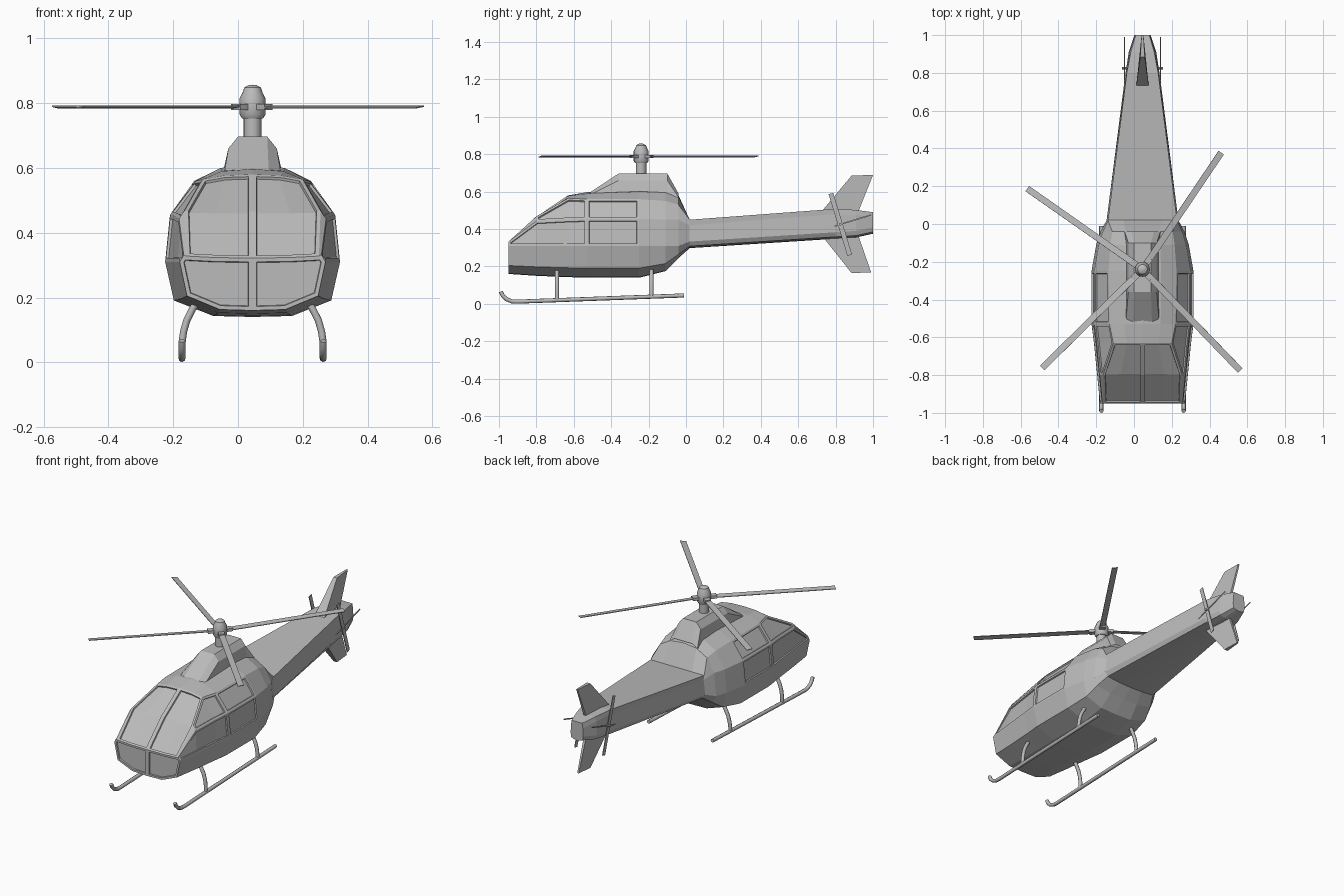
import bpy, bmesh, math
from mathutils import Matrix

cube = bpy.data.objects.get("Cube")
if cube:
    bpy.data.objects.remove(cube, do_unlink=True)

CENTRE_X = 0.045    # centre line of the whole aircraft
HUB_Y = -0.24
TAIL_ROTOR = (.825, .425)

grey = bpy.data.materials.new("light_grey")
grey.use_nodes = True
grey.diffuse_color = (0.5, 0.5, 0.5, 1)
grey.node_tree.nodes["Principled BSDF"].inputs["Base Color"].default_value = grey.diffuse_color


def place(name, data):
    """Link a new grey object on the centre line and make it active."""
    data.materials.append(grey)
    ob = bpy.data.objects.new(name, data)
    ob.location.x = CENTRE_X
    bpy.context.collection.objects.link(ob)
    bpy.ops.object.select_all(action='DESELECT')
    ob.select_set(True)
    bpy.context.view_layer.objects.active = ob


def finish(name, bm, smooth=False):
    bmesh.ops.recalc_face_normals(bm, faces=bm.faces)
    mesh = bpy.data.meshes.new(name)
    bm.to_mesh(mesh)
    bm.free()
    place(name, mesh)
    if smooth:
        bpy.ops.object.shade_smooth_by_angle(angle=math.radians(35))


def loft(bm, rings):
    """Skin mirrored half sections, each given bottom to top as (y, [(x, z)...])."""
    faces = {}
    rows = []
    for y, half in rings:
        right = [bm.verts.new((x, y, z)) for x, z in half]
        left = [v if v.co.x == 0 else bm.verts.new((-v.co.x, y, v.co.z)) for v in right]
        rows.append((right, left))
    for r in range(len(rows) - 1):
        for side in (0, 1):
            a, b = rows[r][side], rows[r + 1][side]
            for k in range(len(a) - 1):
                faces[r, k, side] = bm.faces.new((a[k], a[k + 1], b[k + 1], b[k]))
    return rows, faces


def hull_section(y, keel, width, sill, edge_x, edge_z, ridge):
    """Half section: keel, belly, chine, waist, sill, roof edge, roof, ridge."""
    waist = max(.31, keel + .035)
    chine = keel + .3 * (waist - keel)
    roof = ridge + .2 * (edge_z - ridge)
    return y, [(0, keel), (.45 * width, keel + .003), (.9 * width, chine), (width, waist),
               (.945 * width, sill), (edge_x, edge_z), (.55 * edge_x, roof), (0, ridge)]


# Fuselage and tail boom in one skin
cabin = [
    hull_section(-.95, .16, .225, .332, .205, .328, .322),
    hull_section(-.80, .15, .24, .443, .21, .468, .466),
    hull_section(-.63, .143, .257, .452, .155, .565, .58),
    hull_section(-.53, .14, .27, .455, .175, .56, .597),
    hull_section(-.25, .14, .27, .455, .18, .56, .61),
    hull_section(-.11, .175, .245, .45, .17, .55, .605),
    hull_section(-.04, .245, .222, .45, .16, .53, .58),
]
boom = [
    hull_section(.02, .298, .19, .42, .183, .45, .45),
    hull_section(.80, .348, .09, .48, .083, .508, .508),
    hull_section(.91, .355, .073, .475, .062, .502, .502),
    hull_section(1, .375, .043, .46, .036, .49, .49),
]
bm = bmesh.new()
rows, faces = loft(bm, cabin + boom)

# Nose panels (one per side) and the tail end
nose = [bm.faces.new(half) for half in rows[0]]
right, left = rows[-1]
bm.faces.new(right + left[-2:0:-1])
bmesh.ops.recalc_face_normals(bm, faces=bm.faces)

# Recessed windows: one framed region each
for side in (0, 1):
    windows = [
        [nose[side]],
        [faces[r, k, side] for r in (0, 1) for k in (5, 6)],
        [faces[r, 3, side] for r in (0, 1, 2)],
        [faces[r, 4, side] for r in (1, 2)],
        [faces[3, 3, side]],
        [faces[3, 4, side]],
    ]
    for group in windows:
        bmesh.ops.inset_region(bm, faces=group, thickness=.012, use_even_offset=True)
        bmesh.ops.inset_region(bm, faces=group, thickness=.002, depth=-.008, use_even_offset=True)
finish("fuselage", bm)

# Engine cowl on the roof
peak = [(.09, .57), (.075, .66), (.045, .697), (0, .697)]
bm = bmesh.new()
loft(bm, [
    (-.52, [(.09, .57), (.088, .58), (.05, .592), (0, .592)]),
    (-.36, peak),
    (-.10, peak),
    (-.04, [(.10, .55), (.095, .57), (.06, .59), (0, .59)]),
])
finish("engine_cowl", bm)


# Tail fins, thick at the leading edge and thin at the trailing edge
def fin(name, outline):
    bm = bmesh.new()
    thickness = (.033, .012, .005, .008)
    a, b = [[bm.verts.new((s * t, y, z)) for t, (y, z) in zip(thickness, outline)]
            for s in (-1, 1)]
    bm.faces.new(a)
    bm.faces.new(b)
    for i in range(len(a)):
        bm.faces.new((a[i - 1], a[i], b[i], b[i - 1]))
    finish(name, bm)


fin("upper_fin", [(.73, .50), (.885, .685), (1, .69), (.92, .49)])
fin("lower_fin", [(.73, .36), (.885, .165), (.99, .168), (.92, .37)])


# Turned mast and hub
def lathe(name, profile):
    bm = bmesh.new()
    verts = [bm.verts.new((r, HUB_Y, z)) for r, z in profile]
    edges = [bm.edges.new(pair) for pair in zip(verts, verts[1:])]
    bmesh.ops.spin(bm, geom=verts + edges, cent=(0, HUB_Y, 0), axis=(0, 0, 1),
                   angle=math.tau, steps=16)
    bmesh.ops.remove_doubles(bm, verts=bm.verts, dist=.00001)
    finish(name, bm, smooth=True)


lathe("rotor_mast", [(0, .68), (.028, .68), (.028, .76), (0, .76)])
lathe("rotor_hub", [(0, .752), (.032, .752), (.04, .765), (.04, .815), (.03, .835),
                    (.026, .848), (.012, .856), (0, .857)])


def box(bm, size, matrix):
    bmesh.ops.create_cube(bm, size=1, matrix=matrix @ Matrix.Diagonal((*size, 1)))


# Main rotor blades with their grips
blades, grips = bmesh.new(), bmesh.new()
pitch = Matrix.Rotation(math.radians(8), 4, 'X')
for degrees in (56, 145, 224.5, 314):
    turn = Matrix.Translation((0, HUB_Y, .788)) @ Matrix.Rotation(math.radians(degrees), 4, 'Z')
    box(blades, (.70, .034, .004), turn @ Matrix.Translation((.395, 0, 0)) @ pitch)
    box(grips, (.05, .034, .018), turn @ Matrix.Translation((.045, 0, 0)))
finish("main_rotor_blades", blades)
finish("blade_grips", grips)

# Tail rotors on both sides of the boom, sharing one shaft
bm = bmesh.new()
for x in (-.095, .095):
    for degrees, width in ((107, .026), (17, .007)):
        spin = Matrix.Rotation(math.radians(degrees), 4, 'X')
        box(bm, (.004, .345, width), Matrix.Translation((x, *TAIL_ROTOR)) @ spin)
finish("tail_rotor_blades", bm)
bm = bmesh.new()
across = Matrix.Translation((0, *TAIL_ROTOR)) @ Matrix.Rotation(math.pi / 2, 4, 'Y')
bmesh.ops.create_cone(bm, cap_ends=True, segments=10, radius1=.007, radius2=.007,
                      depth=.215, matrix=across)
finish("tail_rotor_shaft", bm, smooth=True)


# Landing gear tubes
def tube(name, points):
    curve = bpy.data.curves.new(name, 'CURVE')
    curve.dimensions = '3D'
    curve.bevel_depth = .011
    curve.bevel_resolution = 2
    curve.use_fill_caps = True
    spline = curve.splines.new('POLY')
    spline.points.add(len(points) - 1)
    for point, co in zip(spline.points, points):
        point.co = (*co, 1)
    place(name, curve)
    bpy.ops.object.convert(target='MESH')
    bpy.ops.object.shade_smooth_by_angle(angle=math.radians(50))


skid = [(-.99, .066), (-.98, .044), (-.96, .025), (-.93, .013), (-.90, .012), (-.01, .045)]
strut = [(.17, .19), (.185, .165), (.203, .13), (.213, .095), (.218, .06)]
for label, s in (("left", 1), ("right", -1)):
    tube(label + "_skid", [(s * .218, y, z) for y, z in skid])
    for end, y, foot in (("front", -.69, .02), ("rear", -.185, .04)):
        tube(f"{label}_{end}_strut", [(s * x, y, z) for x, z in strut + [(.218, foot)]])
